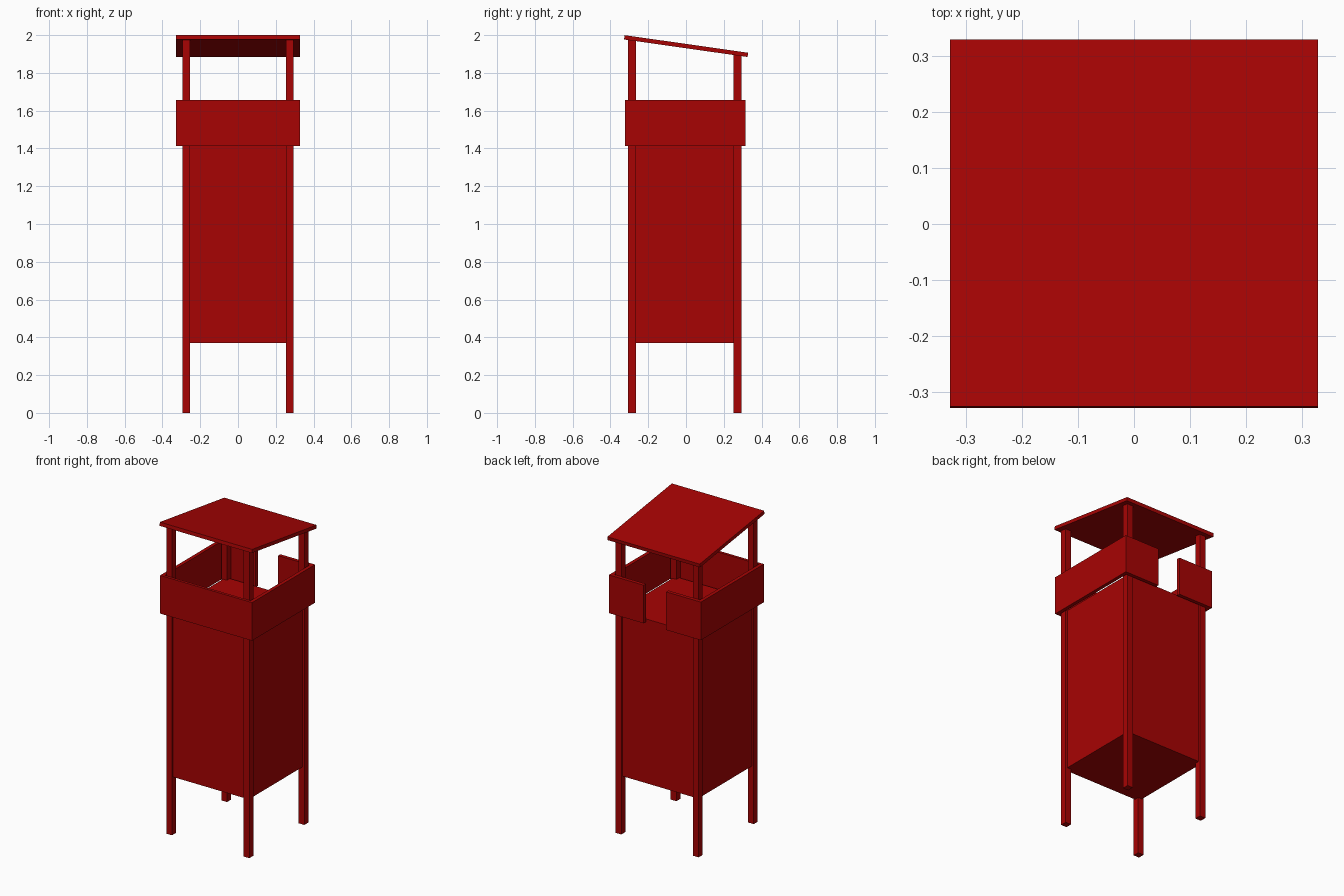
import bpy
import bmesh
from mathutils import Vector

cube = bpy.data.objects.get("Cube")
if cube:
    bpy.data.objects.remove(cube, do_unlink=True)

red = bpy.data.materials.new("deep red paint")
red.use_nodes = True
red.diffuse_color = (0.39, 0.001, 0.001, 1)
red.node_tree.nodes["Principled BSDF"].inputs["Base Color"].default_value = red.diffuse_color


def roof_under(y):
    """Height of the sloping roof underside at depth y."""
    return 1.9305 - 0.142 * y


def box(name, low, high, shape=None):
    """Box between two corners; shape may adjust each vertex."""
    low, high = Vector(low), Vector(high)
    bm = bmesh.new()
    bmesh.ops.create_cube(bm, size=1)
    for v in bm.verts:
        v.co = (low + high) / 2 + v.co * (high - low)
        if shape:
            shape(v)
    mesh = bpy.data.meshes.new(name)
    bm.to_mesh(mesh)
    bm.free()
    mesh.materials.append(red)
    obj = bpy.data.objects.new(name, mesh)
    bpy.context.collection.objects.link(obj)
    return obj


def meet_roof(v):
    if v.co.z > 1:
        v.co.z = roof_under(v.co.y) + 0.002


def slope(v):
    """Tilt the slab, leaning its end faces square to the slope."""
    top = v.co.z > 0.01
    v.co.z += roof_under(v.co.y)
    if top:
        v.co.y += 0.003


# Corner posts, cut to the roof slope
for depth, y in (("front", -0.307), ("back", 0.252)):
    for side, x in (("left", 0.255), ("right", -0.295)):
        box(f"{depth}_{side}_post", (x, y, 0), (x + 0.04, y + 0.041, 2), meet_roof)

# Enclosed tower body set just inside the posts, with the lookout floor as its top
box("tower_body", (-0.283, -0.295, 0.37), (0.283, 0.281, 1.425))

# Parapet panels, with a doorway in the back
LOW, HIGH = 1.412, 1.657
box("front_parapet", (-0.327, -0.324, LOW), (0.327, -0.306, HIGH))
for side, s in (("left", 1), ("right", -1)):
    xs = sorted((s * 0.304, s * 0.327))
    box(f"{side}_parapet", (xs[0], -0.324, LOW), (xs[1], 0.316, HIGH))
    xs = sorted((s * 0.08, s * 0.327))
    box(f"back_{side}_parapet", (xs[0], 0.293, LOW), (xs[1], 0.316, HIGH))

# Sloping roof slab
box("roof", (-0.328, -0.328, 0), (0.328, 0.326, 0.0225), slope)
